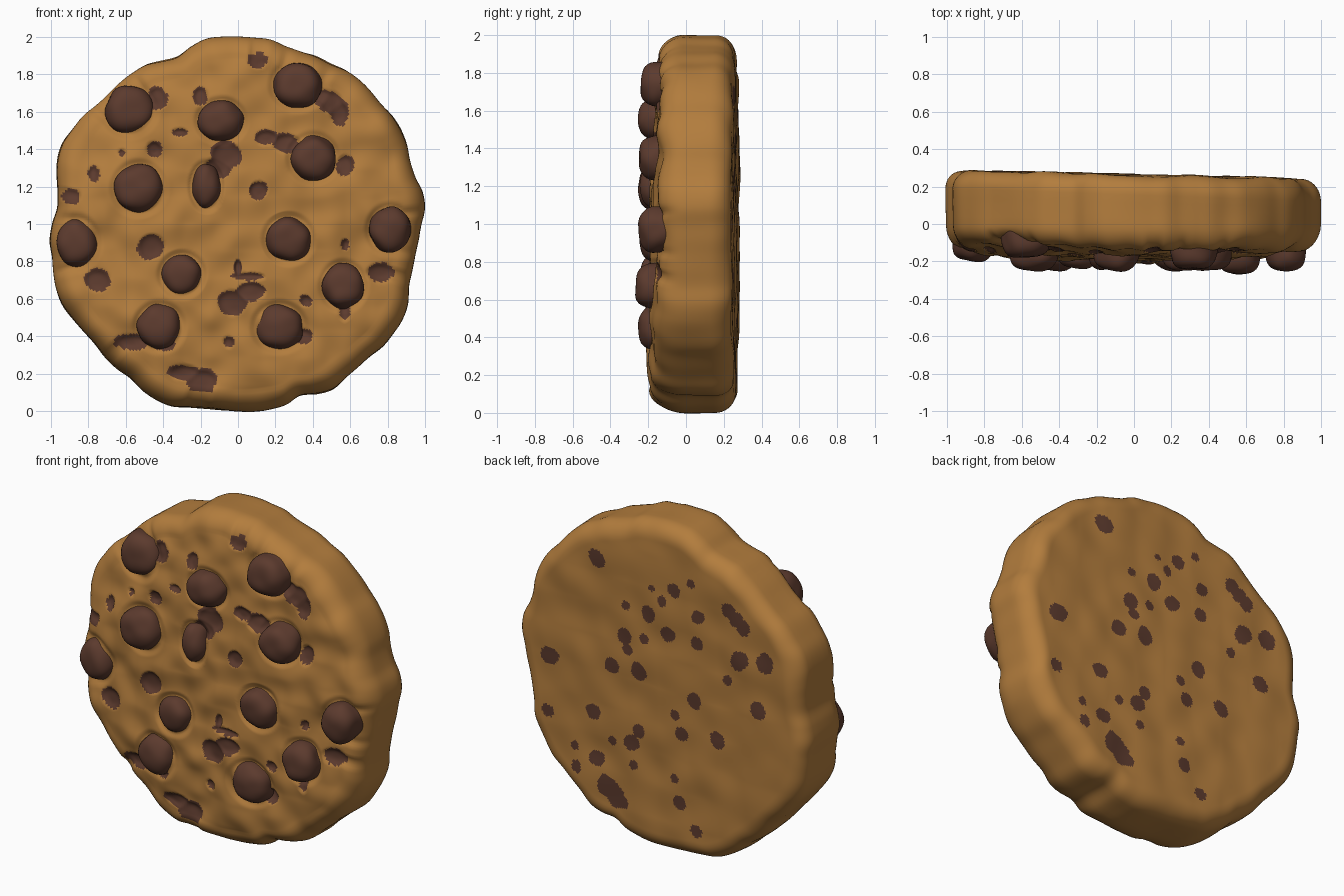
import bpy, bmesh, math
from math import sin, cos, pi
from mathutils import Vector, noise

old = bpy.data.objects.get("Cube")
if old:
    bpy.data.objects.remove(old, do_unlink=True)


def make_material(name, colour):
    mat = bpy.data.materials.new(name)
    mat.use_nodes = True
    mat.diffuse_color = (*colour, 1)
    bsdf = mat.node_tree.nodes["Principled BSDF"]
    bsdf.inputs["Base Color"].default_value = (*colour, 1)
    bsdf.inputs["Roughness"].default_value = 0.8
    return mat


dough = make_material("golden dough", (0.45, 0.205, 0.047))
chocolate = make_material("dark chocolate", (0.107, 0.043, 0.027))

# Lobed outline: radius in hundredths for every five degrees, from +x towards +z
OUTLINE = [98, 100, 100, 98, 98, 100, 101, 101, 100, 100, 100, 100,
           99, 99, 98, 98, 100, 100, 100, 100, 100, 98, 95, 96,
           98, 98, 98, 98, 99, 101, 102, 103, 102, 100, 98, 97,
           99, 101, 101, 102, 103, 103, 102, 101, 100, 100, 100, 100,
           102, 103, 103, 101, 100, 100, 100, 100, 100, 100, 98, 100,
           101, 100, 100, 100, 101, 101, 101, 100, 97, 96, 96, 97]

# Raised chips, in hundredths: x, z, half width, half height, top
CHIPS = [(-58, 161, 13, 13, 18), (32, 174, 13, 12, 24), (-9, 155, 12, 11, 25),
         (40, 135, 12, 12, 25), (-53, 119, 13, 13, 25), (-17, 120, 8, 12, 24),
         (27, 92, 12, 12, 25), (81, 97, 11, 12, 25), (-86, 90, 11, 13, 20),
         (-30, 73, 11, 11, 24), (56, 67, 11, 12, 27), (-42, 45, 12, 12, 25),
         (22, 45, 13, 12, 25)]

# Sunken chocolate on the front: x, z, half width, half height
FRONT_SPOTS = [(-43, 167, 5, 6), (50, 165, 6, 6), (54, 159, 5, 6),
               (-20, 168, 4, 5), (10, 187, 5, 4), (-6, 137, 8, 7),
               (-11, 130, 7, 6), (15, 146, 6, 4), (26, 143, 8, 5),
               (57, 131, 5, 6), (-31, 149, 4, 2), (-45, 140, 4, 4),
               (-77, 127, 3, 4), (-89, 115, 5, 4), (11, 118, 5, 5),
               (-46, 88, 7, 7), (-75, 70, 7, 6), (0, 77, 2, 4),
               (-3, 58, 8, 7), (7, 64, 8, 5), (76, 74, 8, 5),
               (57, 89, 2, 3), (36, 59, 3, 3), (-29, 21, 8, 4),
               (-19, 16, 8, 6), (-57, 37, 9, 4), (-5, 37, 3, 3),
               (35, 40, 5, 4), (57, 53, 3, 5), (45, 168, 6, 4),
               (-40, 36, 6, 4), (-62, 138, 2, 2), (6, 72, 9, 2)]

# Flush chocolate on the back: x, z, radius
BACK_SPOTS = [(43, 168, 6), (-22, 170, 3), (-10, 162, 4), (-2, 154, 3),
              (5, 160, 2), (7, 143, 5), (23, 144, 3), (-27, 151, 4),
              (-48, 161, 5), (-53, 157, 5), (-58, 153, 5), (-6, 135, 5),
              (24, 125, 5), (22, 118, 4), (-26, 134, 4), (10, 127, 3),
              (75, 99, 6), (33, 105, 5), (14, 107, 5), (-56, 132, 6),
              (-72, 135, 6), (-47, 118, 3), (-68, 105, 5), (-24, 98, 5),
              (-11, 87, 3), (-16, 76, 4), (-40, 79, 5), (45, 73, 5),
              (76, 65, 4), (14, 70, 4), (19, 61, 5), (32, 59, 3),
              (58, 49, 3), (43, 45, 5), (57, 37, 4), (17, 48, 3),
              (36, 30, 7), (30, 25, 6), (25, 23, 4), (-11, 48, 3),
              (-14, 34, 4), (-26, 20, 4)]


def bump(x, y, z, scale):
    return noise.noise(Vector((x, y, z)) * scale)


def outline(angle):
    """Smooth closed curve through the outline radii."""
    t = angle / (2 * pi) * len(OUTLINE)
    i, u = int(t), t - int(t)
    a, b, c, d = (OUTLINE[(i + k) % len(OUTLINE)] / 100 for k in (-1, 0, 1, 2))
    return b + u / 2 * (c - a + u * (2*a - 5*b + 4*c - d + u * (3*(b - c) + d - a)))


def reach(x, z, spot):
    """Distance from the middle of a spot, where 1 is its edge."""
    sx, sz, w = spot[:3]
    h = spot[3] if len(spot) > 3 else w
    return math.hypot((x - sx / 100) * 100 / w, (z - sz / 100) * 100 / h)


def front_y(x, z, f):
    """Uneven domed top with pits at the spots and a dip round each chip."""
    y = -0.11 - 0.08 * (1 - f ** 3) - 0.025 * (1 - z) - 0.035 * (z - 1) ** 2
    y += 0.025 * bump(x, 0, z, 3) + 0.022 * bump(x, 5, z, 7)
    # the upper right-hand shoulder is thinner, so its chip overhangs
    y += 0.05 * math.exp(-((x + 0.64) ** 2 + (z - 1.66) ** 2) / 0.05)
    y += 0.02 * max(max(0, 1 - reach(x, z, spot) ** 4) for spot in FRONT_SPOTS)
    near = min(reach(x, z, chip) for chip in CHIPS)
    return y + 0.015 * max(0, 1 - abs(near - 1) / 0.25)


def back_y(x, z):
    return 0.262 - 0.024 * x + 0.012 * bump(x, 3, z, 5)


# Cookie body: rings from the front centre, round the rim, to the back centre
SEGMENTS, RINGS, BEND = 420, 84, 9
FRONT_EDGE, BACK_EDGE = 0.89, 0.9
rings = [("front", FRONT_EDGE * k / RINGS) for k in range(1, RINGS + 1)]
rings += [("front_bend", pi / 2 * k / BEND) for k in range(1, BEND + 1)]
rings += [("wall", k / 4) for k in (1, 2, 3)]
rings += [("back_bend", pi / 2 * k / BEND) for k in range(BEND)]
rings += [("back", BACK_EDGE * k / RINGS) for k in range(RINGS, 0, -1)]


def ring_point(kind, t, angle):
    f = {"front": t, "back": t, "wall": 1,
         "front_bend": FRONT_EDGE + (1 - FRONT_EDGE) * sin(t),
         "back_bend": BACK_EDGE + (1 - BACK_EDGE) * cos(t)}[kind]
    r = f * outline(angle)
    x, z = r * cos(angle), 1 + r * sin(angle)
    low, high = -0.01, 0.155 - 0.035 * cos(angle)
    if kind == "front":
        y = front_y(x, z, f)
    elif kind == "front_bend":
        e = FRONT_EDGE / f
        edge = front_y(x * e, 1 + (z - 1) * e, FRONT_EDGE)
        y = low + (edge - low) * cos(t)
    elif kind == "wall":
        y = low + (high - low) * t
    elif kind == "back_bend":
        y = high + (back_y(x, z) - high) * sin(t)
    else:
        y = back_y(x, z)
    swell = 1 + 0.012 * f ** 8 * bump(x, y, z, 4)
    return Vector((x * swell, y, 1 + (z - 1) * swell))


bm = bmesh.new()
grid = [[bm.verts.new(ring_point(kind, t, 2 * pi * s / SEGMENTS))
         for s in range(SEGMENTS)] for kind, t in rings]
front_pole = bm.verts.new((0, front_y(0, 1, 0), 1))
back_pole = bm.verts.new((0, back_y(0, 1), 1))
for s in range(SEGMENTS):
    n = (s + 1) % SEGMENTS
    bm.faces.new((front_pole, grid[0][s], grid[0][n]))
    bm.faces.new((back_pole, grid[-1][n], grid[-1][s]))
    for inner, outer in zip(grid, grid[1:]):
        bm.faces.new((inner[s], outer[s], outer[n], inner[n]))

# Chocolate faces wherever a spot covers the front or back
for face in bm.faces:
    face.smooth = True
    x, y, z = face.calc_center_median()
    spots = FRONT_SPOTS if y < -0.03 else BACK_SPOTS if y > 0.22 else []
    limit = 1 + 0.35 * bump(x, y, z, 11)
    face.material_index = int(any(reach(x, z, spot) < limit for spot in spots))
bmesh.ops.recalc_face_normals(bm, faces=bm.faces)


def finish(bm, name, materials):
    mesh = bpy.data.meshes.new(name)
    bm.to_mesh(mesh)
    bm.free()
    for mat in materials:
        mesh.materials.append(mat)
    obj = bpy.data.objects.new(name, mesh)
    bpy.context.scene.collection.objects.link(obj)


finish(bm, "cookie_body", [dough, chocolate])


# Chocolate chips: blunt, slightly lumpy domes pressed into the dough
def add_chip(number, cx, cz, w, h, top):
    bm = bmesh.new()
    bmesh.ops.create_icosphere(bm, subdivisions=4, radius=1)
    depth = 0.11
    for v in bm.verts:
        d = v.co.normalized()
        blunt = (math.hypot(d.x, d.z) ** 2.8 + abs(d.y) ** 2.8) ** (-1 / 2.8)
        d *= blunt * (1 + 0.1 * bump(d.x + 7 * number, d.y, d.z, 1.3))
        v.co = (cx / 100 + d.x * w / 100,
                depth - top / 100 + d.y * depth,
                cz / 100 + d.z * h / 100)
    for face in bm.faces:
        face.smooth = True
    finish(bm, f"chocolate_chip_{number}", [chocolate])


for number, chip in enumerate(CHIPS, 1):
    add_chip(number, *chip)
